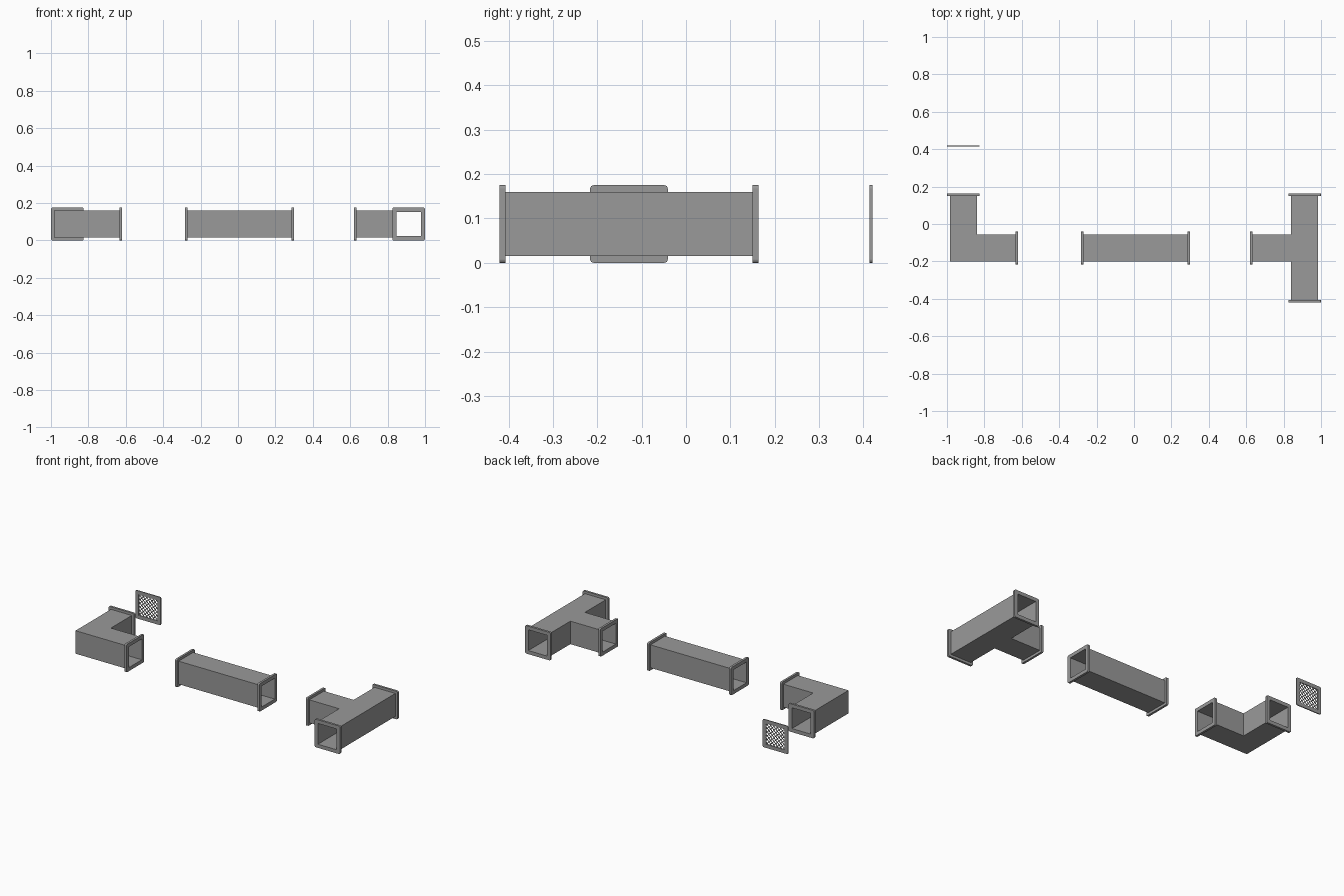
import bpy, bmesh, math
from mathutils import Matrix, Vector

if "Cube" in bpy.data.objects:
    bpy.data.objects.remove(bpy.data.objects["Cube"])

R = 0.2915        # arm length from the fitting centre to the flange face
OUT, INN = 0.072, 0.066   # outer and inner half widths of the duct
FL, HOLE = 0.0875, 0.065  # flange half width and half opening
FT = 0.0135       # flange thickness
ZC = 0.0875       # axis height
Y0 = -0.1285      # row of fittings

GREY = bpy.data.materials.new("dark_grey")
GREY.diffuse_color = (0.32, 0.32, 0.32, 1)
GREY.use_nodes = True
GREY.node_tree.nodes["Principled BSDF"].inputs["Base Color"].default_value = GREY.diffuse_color


def finish(name, bm, matrix):
    bmesh.ops.recalc_face_normals(bm, faces=bm.faces)
    me = bpy.data.meshes.new(name)
    bm.to_mesh(me)
    bm.free()
    me.materials.append(GREY)
    ob = bpy.data.objects.new(name, me)
    ob.matrix_world = matrix
    bpy.context.collection.objects.link(ob)
    return ob


# Footprints: outline for half width h and arm length r
def straight(h, r):
    return [(-r, -h), (r, -h), (r, h), (-r, h)]


def elbow(h, r):
    return [(-h, -h), (r, -h), (r, h), (h, h), (h, r), (-h, r)]


def tee(h, r):
    return [(-h, -r), (h, -r), (h, r), (-h, r), (-h, h), (-r, h), (-r, -h), (-h, -h)]


# Hollow duct: inner and outer shells joined by rims at the open ends
def duct(name, outline, open_edges, centre):
    bm = bmesh.new()
    shells = []
    for h in (OUT, INN):
        pts = outline(h, R - 0.002)
        lo = [bm.verts.new((x, y, -h)) for x, y in pts]
        hi = [bm.verts.new((x, y, h)) for x, y in pts]
        bm.faces.new(lo)
        bm.faces.new(hi)
        n = len(pts)
        for i in range(n):
            if i not in open_edges:
                j = (i + 1) % n
                bm.faces.new((lo[i], lo[j], hi[j], hi[i]))
        shells.append((lo, hi))
    for i in open_edges:
        j = (i + 1) % n
        a, b = [(lo[i], lo[j], hi[j], hi[i]) for lo, hi in shells]
        for k in range(4):
            m = (k + 1) % 4
            bm.faces.new((a[k], a[m], b[m], b[k]))
    finish(name, bm, Matrix.Translation(centre))


# Square frame with rounded outer corners, lying in local XY
def frame(name, half, hole, thick, matrix, radius=0.008):
    bm = bmesh.new()
    sq = [(-1, -1), (1, -1), (1, 1), (-1, 1)]
    rings = [[bm.verts.new((x * s, y * s, z)) for x, y in sq]
             for s, z in ((half, -thick / 2), (half, thick / 2),
                          (hole, thick / 2), (hole, -thick / 2))]
    for k in range(4):
        a, b = rings[k], rings[(k + 1) % 4]
        for i in range(4):
            j = (i + 1) % 4
            bm.faces.new((a[i], a[j], b[j], b[i]))
    corners = [bm.edges.get((rings[0][i], rings[1][i])) for i in range(4)]
    bmesh.ops.bevel(bm, geom=corners, offset=radius, segments=4,
                    profile=0.5, affect='EDGES')
    return finish(name, bm, matrix)


def flange(name, centre, direction):
    d = Vector(direction)
    rot = Matrix.Rotation(math.pi / 2, 4, 'Y' if d.x else 'X')
    frame(name, FL, HOLE, FT,
          Matrix.Translation(Vector(centre) + d * (R - FT / 2)) @ rot)


# Fittings with their flanges
E, W, N, S = (1, 0, 0), (-1, 0, 0), (0, 1, 0), (0, -1, 0)
for name, outline, ends, x, dirs in (
        ("elbow", elbow, (1, 4), -0.9125, (E, N)),
        ("straight", straight, (1, 3), 0.0075, (E, W)),
        ("tee", tee, (0, 2, 5), 0.9125, (N, S, W))):
    c = (x, Y0, ZC)
    duct(name + "_duct", outline, ends, c)
    for i, d in enumerate(dirs):
        flange(f"{name}_flange_{i + 1}", c, d)

# Vent cover: frame and crossed diagonal bars
vent = Matrix.Translation((-0.9125, 0.417, ZC)) @ Matrix.Rotation(math.pi / 2, 4, 'X')
frame("vent_frame", FL, HOLE, 0.006, vent)
bm = bmesh.new()
PITCH, COUNT = 0.0165, 5
for sign in (1, -1):
    for i in range(-COUNT, COUNT + 1):
        off = i * PITCH
        length = 2 * (HOLE * math.sqrt(2) - abs(off)) + 0.006
        m = (Matrix.Rotation(sign * math.pi / 4, 4, 'Z')
             @ Matrix.Translation((0, off, sign * 0.0008))
             @ Matrix.Diagonal((length, 0.004, 0.0025, 1)))
        bmesh.ops.create_cube(bm, size=1, matrix=m)
finish("vent_lattice", bm, vent)
